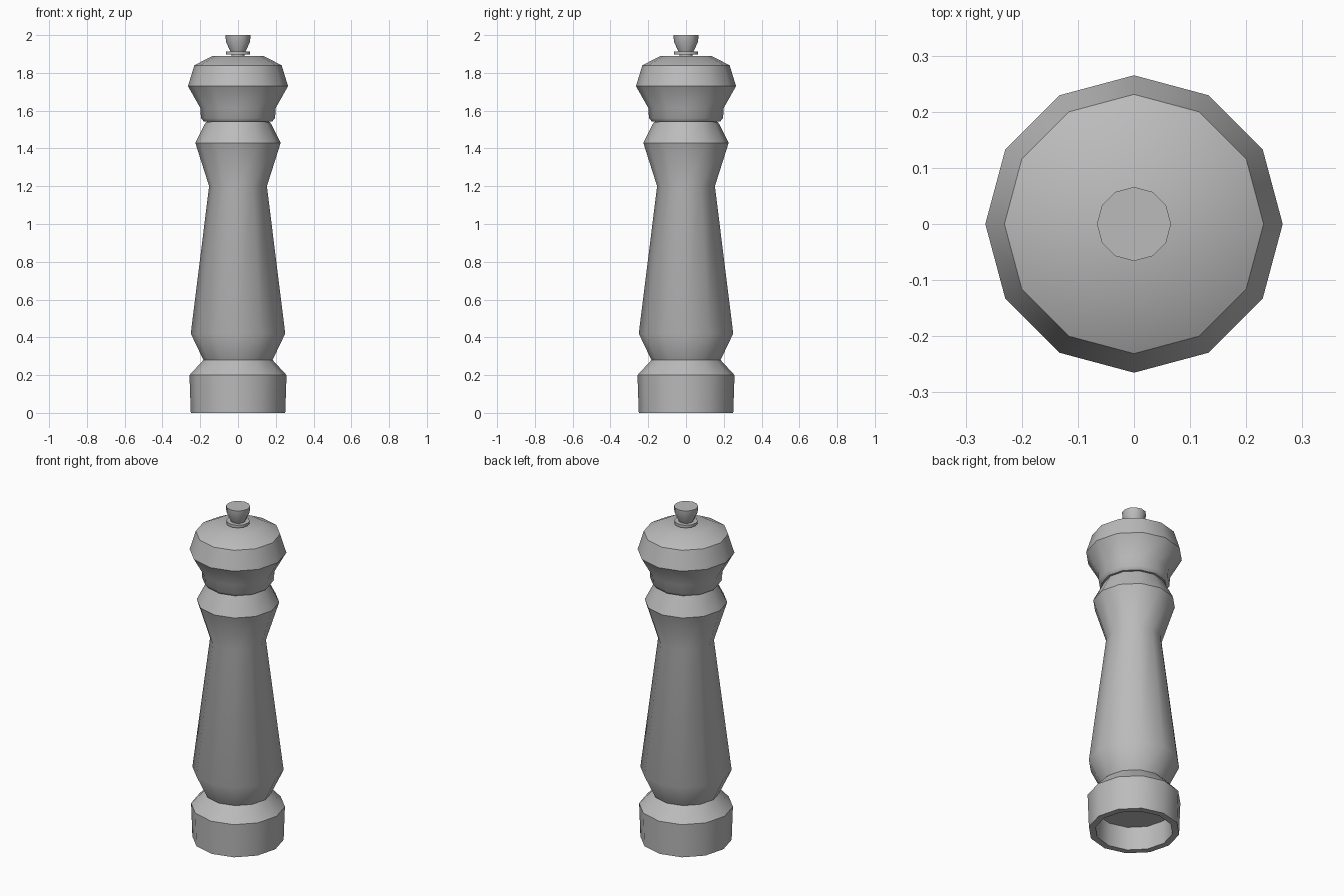
import bpy, bmesh, math

old = bpy.data.objects.get("Cube")
if old:
    bpy.data.objects.remove(old, do_unlink=True)

SIDES = 12
GREY = (0.5, 0.5, 0.5, 1)
mat = bpy.data.materials.new("plain grey")
mat.use_nodes = True
mat.diffuse_color = GREY
mat.node_tree.nodes["Principled BSDF"].inputs["Base Color"].default_value = GREY


def turned(name, profile):
    """Revolve a (radius, height) profile about z and close both ends."""
    bm = bmesh.new()
    rings = []
    for r, z in profile:
        angles = [math.tau * i / SIDES for i in range(SIDES)]
        rings.append([bm.verts.new((r * math.cos(a), r * math.sin(a), z)) for a in angles])
    for low, high in zip(rings, rings[1:]):
        for i in range(SIDES):
            j = (i + 1) % SIDES
            bm.faces.new((low[i], low[j], high[j], high[i]))
    bm.faces.new(rings[0][::-1])
    bm.faces.new(rings[-1])
    bmesh.ops.recalc_face_normals(bm, faces=bm.faces)
    mesh = bpy.data.meshes.new(name)
    bm.to_mesh(mesh)
    bm.free()
    mesh.materials.append(mat)
    obj = bpy.data.objects.new(name, mesh)
    bpy.context.collection.objects.link(obj)
    bpy.ops.object.select_all(action="DESELECT")
    obj.select_set(True)
    bpy.context.view_layer.objects.active = obj
    bpy.ops.object.shade_smooth_by_angle(angle=math.radians(40))
    return obj


# Body with a hollow foot, starting at the recess ceiling
turned("mill_body", [
    (0.21, 0.14), (0.213, 0), (0.25, 0), (0.257, 0.2), (0.183, 0.28),
    (0.25, 0.42), (0.153, 1.2), (0.226, 1.43), (0.17, 1.54),
])

# Narrow spindle joining the body and the head
turned("neck_collar", [(0.165, 1.53), (0.165, 1.56)])

# Turned head
turned("mill_head", [
    (0.18, 1.542), (0.196, 1.56), (0.2, 1.615), (0.265, 1.73),
    (0.231, 1.84), (0.135, 1.89),
])

# Finial: stem, washer and flared nut
turned("finial_stem", [(0.035, 1.88), (0.035, 1.93)])
turned("finial_washer", [(0.064, 1.897), (0.064, 1.913)])
turned("finial_nut", [(0.04, 1.913), (0.064, 1.965), (0.066, 2.0)])
